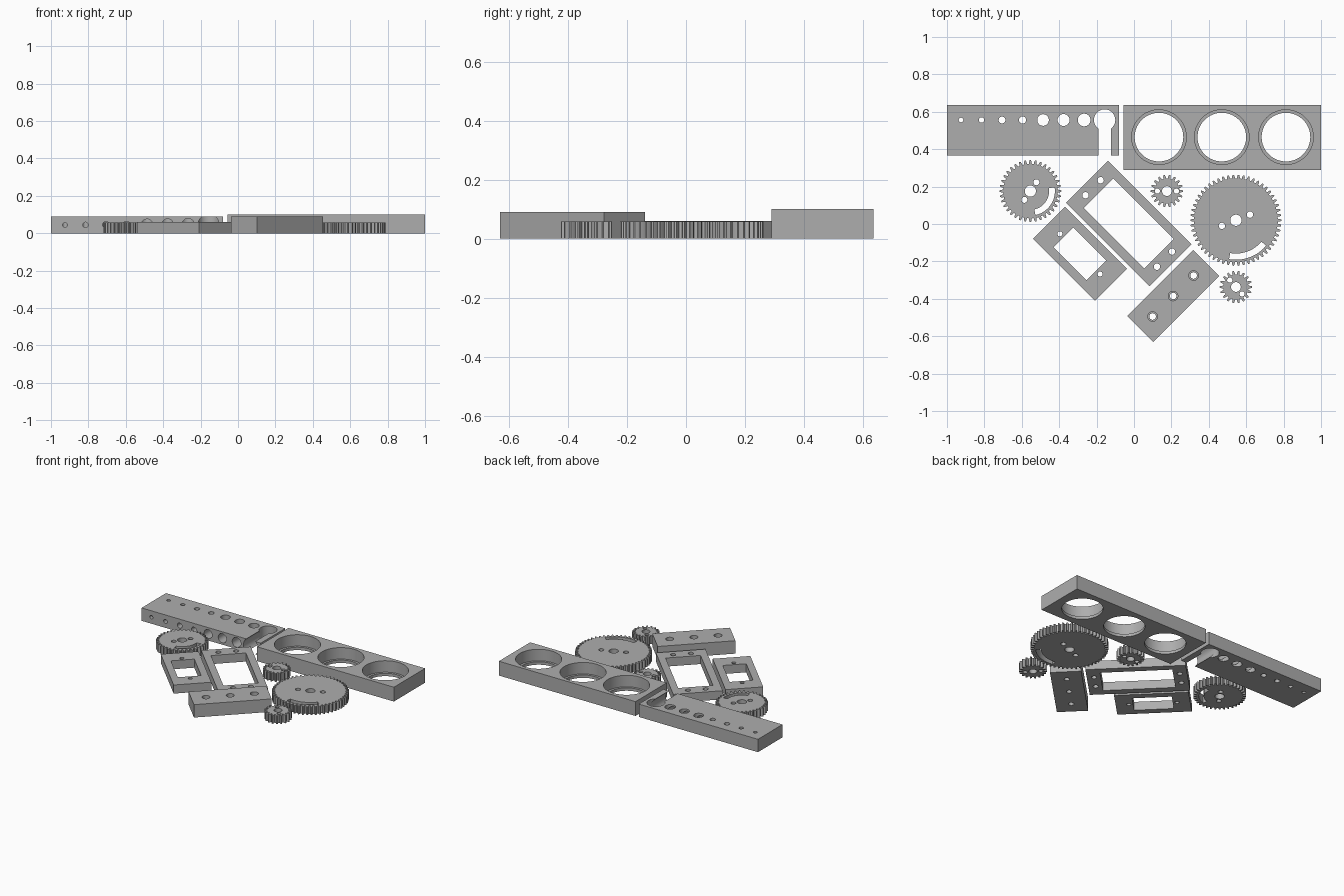
import bpy, bmesh
from math import sin, cos, pi, radians
from mathutils import Matrix, Vector

cube = bpy.data.objects.get("Cube")
if cube:
    bpy.data.objects.remove(cube, do_unlink=True)

GREY = (0.42, 0.42, 0.42, 1)
grey = bpy.data.materials.new("plain grey")
grey.use_nodes = True
grey.diffuse_color = GREY
grey.node_tree.nodes["Principled BSDF"].inputs["Base Color"].default_value = GREY


def circle(r, x=0, y=0, n=48):
    return [(x + r * cos(2 * pi * i / n), y + r * sin(2 * pi * i / n)) for i in range(n)]


def rect(w, h):
    return [(-w / 2, -h / 2), (w / 2, -h / 2), (w / 2, h / 2), (-w / 2, h / 2)]


def arc_band(r0, r1, a0, a1, n=24):
    angles = [radians(a0 + (a1 - a0) * i / n) for i in range(n + 1)]
    return ([(r1 * cos(a), r1 * sin(a)) for a in angles]
            + [(r0 * cos(a), r0 * sin(a)) for a in reversed(angles)])


def prism(name, outline, z0, z1, matrix=Matrix()):
    """Extrude a flat outline from z0 to z1."""
    bm = bmesh.new()
    face = bm.faces.new([bm.verts.new((x, y, z0)) for x, y in outline])
    top = bmesh.ops.extrude_face_region(bm, geom=[face])["geom"]
    bmesh.ops.translate(bm, vec=(0, 0, z1 - z0),
                        verts=[v for v in top if isinstance(v, bmesh.types.BMVert)])
    bmesh.ops.recalc_face_normals(bm, faces=bm.faces)
    bm.transform(matrix)
    mesh = bpy.data.meshes.new(name)
    bm.to_mesh(mesh)
    bm.free()
    mesh.materials.append(grey)
    obj = bpy.data.objects.new(name, mesh)
    bpy.context.collection.objects.link(obj)
    return obj


def activate(obj):
    bpy.ops.object.select_all(action="DESELECT")
    obj.select_set(True)
    bpy.context.view_layer.objects.active = obj


def cut(obj, outline, z0=-0.1, z1=0.2, matrix=Matrix()):
    """Subtract an extruded outline from a part."""
    cutter = prism("cutter", outline, z0, z1, matrix)
    cutter.hide_render = True
    mod = obj.modifiers.new("cut", "BOOLEAN")
    mod.operation = "DIFFERENCE"
    mod.solver = "EXACT"
    mod.object = cutter
    activate(obj)
    bpy.ops.object.modifier_apply(modifier=mod.name)
    bpy.data.objects.remove(cutter, do_unlink=True)


def finish(obj, x=0, y=0, turn=0):
    obj.location = (x, y, 0)
    obj.rotation_euler.z = radians(turn)
    activate(obj)
    bpy.ops.object.shade_smooth_by_angle(angle=radians(20))


# Plate with three stepped round pockets
plate = prism("ring_plate", rect(1.055, 0.345), 0, 0.1)
for x in (-0.339, -0.003, 0.34):
    cut(plate, circle(0.13, x, 0.002, 64))
    cut(plate, circle(0.146, x, 0.002, 64), 0.02)
finish(plate, 0.4725, 0.4625)

# Gauge bar: each size is drilled downwards and from the front to meet it
bar = prism("gauge_bar", rect(0.92, 0.27), 0, 0.09)
HOLE_Y = 0.056
for i, r in enumerate((0.0125, 0.0145, 0.018, 0.019, 0.031, 0.032, 0.034, 0.057)):
    x = -0.385 + 0.1097 * i
    cut(bar, circle(r, x, HOLE_Y))
    sideways = Matrix.Translation((x, HOLE_Y, 0.045)) @ Matrix.Rotation(pi / 2, 4, "X")
    cut(bar, circle(r * 0.99), 0, 0.3, sideways)
finish(bar, -0.54, 0.5)

# Mounting frames
large = prism("large_frame", rect(0.632, 0.318), 0, 0.06)
cut(large, rect(0.456, 0.224))
for u in (-0.27, 0.27):
    for v in (-0.057, 0.057):
        cut(large, circle(0.017, u, v))
finish(large, -0.028, 0.003, -45)

small = prism("small_frame", rect(0.469, 0.242), 0, 0.06)
cut(small, rect(0.25, 0.15))
for u in (-0.152, 0.152):
    cut(small, circle(0.0135, u, 0))
finish(small, -0.289, -0.16, -45)

# Block with three counterbored screw holes
block = prism("screw_block", rect(0.499, 0.197), 0, 0.09)
for u in (-0.155, 0, 0.155):
    cut(block, circle(0.0175, u, 0))
    cut(block, circle(0.0255, u, 0), 0.06)
finish(block, 0.209, -0.385, 45)

# Gears
MODULE = 0.0087


def gear(name, teeth, x, y, bore, pin, pin_r, slot=None):
    pitch = MODULE * teeth / 2
    root, tip = pitch - 1.25 * MODULE, pitch + MODULE
    outline = []
    for i in range(teeth):
        for r, f in ((root, -0.3), (pitch, -0.24), (tip, -0.12),
                     (tip, 0.12), (pitch, 0.24), (root, 0.3)):
            a = 2 * pi * (i + f) / teeth
            outline.append((r * cos(a), r * sin(a)))
    obj = prism(name, outline, 0, 0.058)
    cut(obj, circle(bore))
    for side in (-1, 1):
        cut(obj, circle(pin_r, side * pin[0], side * pin[1], 32))
    if slot:
        cut(obj, arc_band(*slot))
    finish(obj, x, y)


gear("large_gear", 54, 0.545, 0.02, 0.03, (0.075, 0.03), 0.017, (0.178, 0.211, -100, -40))
gear("medium_gear", 36, -0.554, 0.176, 0.03, (0.032, 0.047), 0.016, (0.1, 0.131, -78, 9))
gear("small_gear_back", 18, 0.176, 0.176, 0.026, (0.051, 0), 0.014)
gear("small_gear_front", 18, 0.545, -0.337, 0.026, (0.033, -0.037), 0.014)
